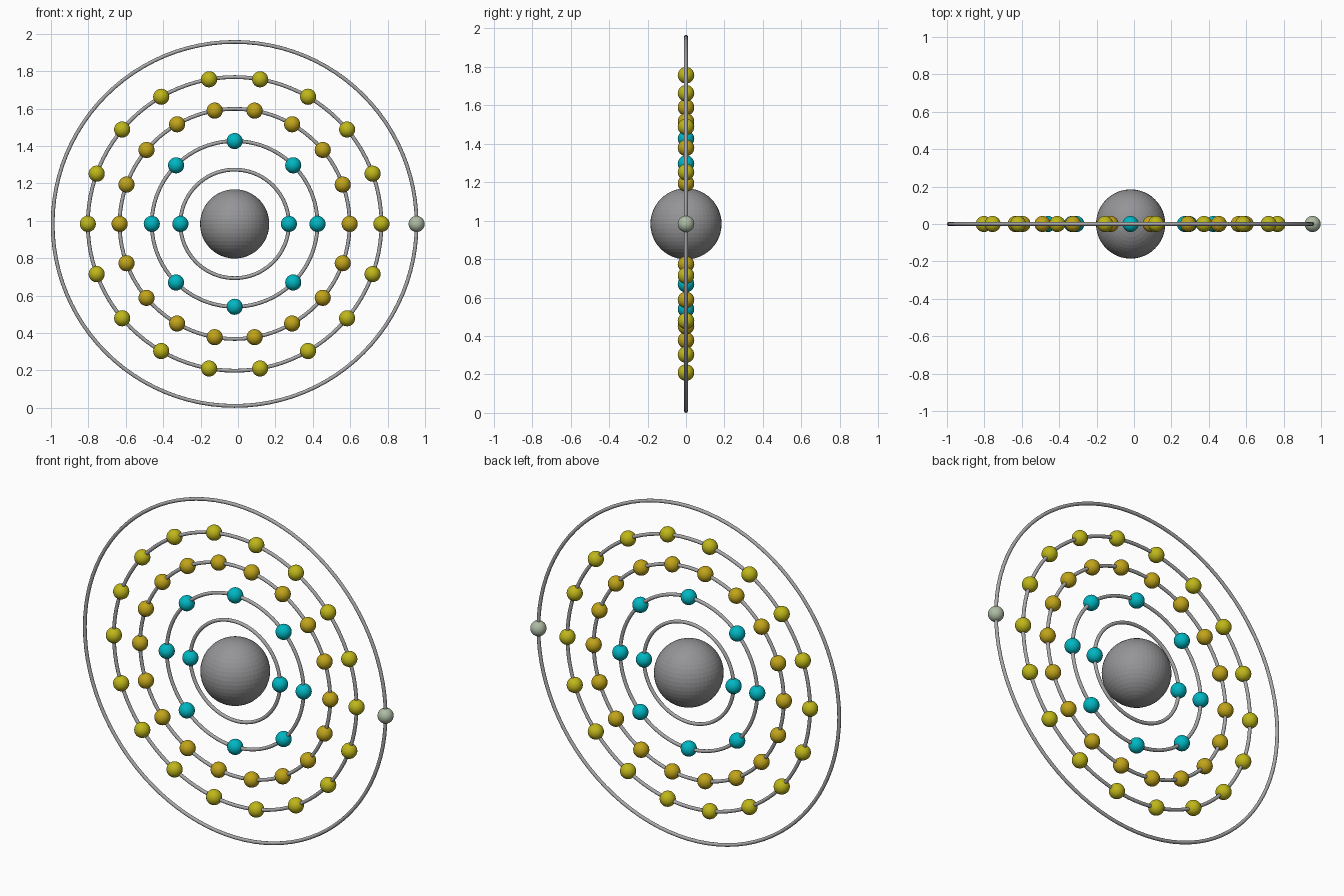
import bpy
from math import cos, sin, pi

if "Cube" in bpy.data.objects:
    bpy.data.objects.remove(bpy.data.objects["Cube"])

CX, CZ = -0.018, 0.983      # centre of the shells
TUBE, BALL = 0.010, 0.043


def material(name, rgb):
    m = bpy.data.materials.new(name)
    m.diffuse_color = (*rgb, 1)
    m.use_nodes = True
    m.node_tree.nodes["Principled BSDF"].inputs["Base Color"].default_value = m.diffuse_color
    return m


def sphere(name, loc, radius, segs, rings, mat=None):
    bpy.ops.mesh.primitive_uv_sphere_add(segments=segs, ring_count=rings, radius=radius, location=loc)
    ob = bpy.context.object
    ob.name = name
    if mat:
        ob.data.materials.append(mat)
    return ob


# central nucleus, finely faceted
sphere("nucleus", (CX, 0, CZ), 0.185, 48, 24, material("nucleus_grey", (0.3, 0.3, 0.31)))

teal = material("teal", (0.0, 0.47, 0.54))
amber = material("amber", (0.53, 0.37, 0.01))
yellow = material("yellow", (0.52, 0.47, 0.01))
sage = material("sage", (0.42, 0.5, 0.37))
ring_grey = material("ring_grey", (0.4, 0.4, 0.4))

# shells: radius, number of electrons, colour
shells = [
    (0.290, 2, teal),
    (0.443, 8, teal),
    (0.615, 18, amber),
    (0.785, 18, yellow),
    (0.973, 1, sage),
]

for i, (radius, count, mat) in enumerate(shells, 1):
    # orbit ring standing upright in the xz plane
    bpy.ops.mesh.primitive_torus_add(location=(CX, 0, CZ), rotation=(pi / 2, 0, 0),
                                     major_radius=radius, minor_radius=TUBE,
                                     major_segments=96, minor_segments=12)
    ring = bpy.context.object
    ring.name = f"orbit_ring_{i}"
    ring.data.materials.append(ring_grey)
    bpy.ops.object.shade_smooth()

    # electrons evenly spaced on the ring, sharing one mesh
    first = None
    for k in range(count):
        a = 2 * pi * k / count
        loc = (CX + radius * cos(a), 0, CZ + radius * sin(a))
        if first is None:
            first = ob = sphere("electron", loc, BALL, 32, 16, mat)
            bpy.ops.object.shade_smooth()
        else:
            ob = first.copy()
            ob.location = loc
            bpy.context.collection.objects.link(ob)
        ob.name = f"electron_{i}_{k + 1}"
